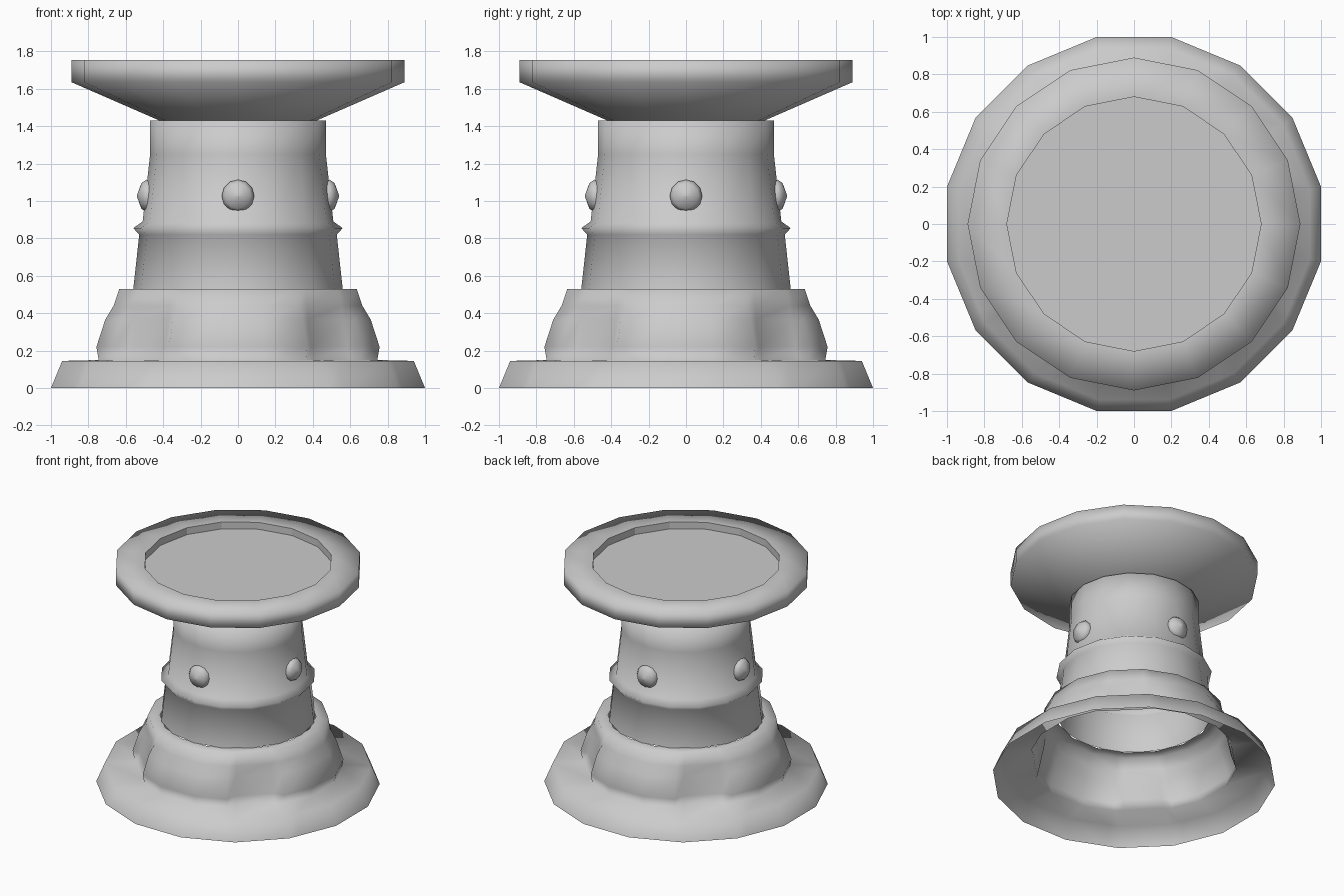
import bpy, bmesh, math
from mathutils import Matrix

if "Cube" in bpy.data.objects:
    bpy.data.objects.remove(bpy.data.objects["Cube"])

STEP = math.pi / 8  # sixteen-sided parts


def make_object(name, bm, smooth=True):
    bmesh.ops.recalc_face_normals(bm, faces=bm.faces)
    me = bpy.data.meshes.new(name)
    bm.to_mesh(me)
    bm.free()
    for p in me.polygons:
        p.use_smooth = smooth
    ob = bpy.data.objects.new(name, me)
    bpy.context.collection.objects.link(ob)
    return ob


def bridge(bm, loops):
    for a, b in zip(loops, loops[1:]):
        n = len(a)
        for i in range(n):
            j = (i + 1) % n
            bm.faces.new((a[i], a[j], b[j], b[i]))


def lathe(name, profile, sides=16, cap_end=False, smooth=True):
    bm = bmesh.new()
    loops = [[bm.verts.new((r * math.cos(2 * math.pi * i / sides),
                            r * math.sin(2 * math.pi * i / sides), z))
              for i in range(sides)] for r, z in profile]
    bridge(bm, loops)
    if cap_end:
        bm.faces.new(loops[-1])
    return make_object(name, bm, smooth)


# Base: hollow skirt and wall, four raised blocks with diagonal notches
columns = []  # (angle, is part of a raised block)
for q in range(4):
    for deg, block in ((-33.75, 0), (-29, 1), (-11.25, 1), (11.25, 1), (29, 1), (33.75, 0)):
        columns.append((math.radians(deg + 90 * q), block))
# z, radius to flat at a block, radius to flat at a notch
rings = [(0, 1.0, 1.0), (0.145, 0.94, 0.94), (0.15, 0.745, 0.715), (0.22, 0.757, 0.69),
         (0.365, 0.71, 0.66), (0.44, 0.665, 0.65), (0.53, 0.635, 0.635), (0.53, 0.55, 0.55)]
bm = bmesh.new()
loops = []
for z, rb, rn in rings:
    loop = []
    for a, block in columns:
        r = (rb if block else rn) / math.cos(a - round(a / STEP) * STEP)
        loop.append(bm.verts.new((r * math.cos(a), r * math.sin(a), z)))
    loops.append(loop)
bridge(bm, loops)
make_object("base", bm)

# Column with a thin collar
lathe("column", [(0.56, 0.53), (0.528, 0.82), (0.56, 0.855), (0.51, 0.89),
                 (0.47, 1.25), (0.47, 1.43), (0.42, 1.43)])

# Flared top dish and its sunken floor
lathe("dish", [(0.42, 1.43), (0.89, 1.635), (0.89, 1.755), (0.68, 1.755)])
lathe("dish_floor", [(0.68, 1.755), (0.68, 1.70)], cap_end=True, smooth=False)

# Four studs around the column
for k in range(4):
    stud = lathe("stud_%d" % (k + 1), [(0.08, 0.46), (0.087, 0.49), (0.068, 0.517), (0.004, 0.54)],
                 sides=12, cap_end=True)
    stud.data.transform(Matrix.Translation((0, 0, 1.027))
                        @ Matrix.Rotation(k * math.pi / 2, 4, 'Z')
                        @ Matrix.Rotation(math.pi / 2, 4, 'Y'))
